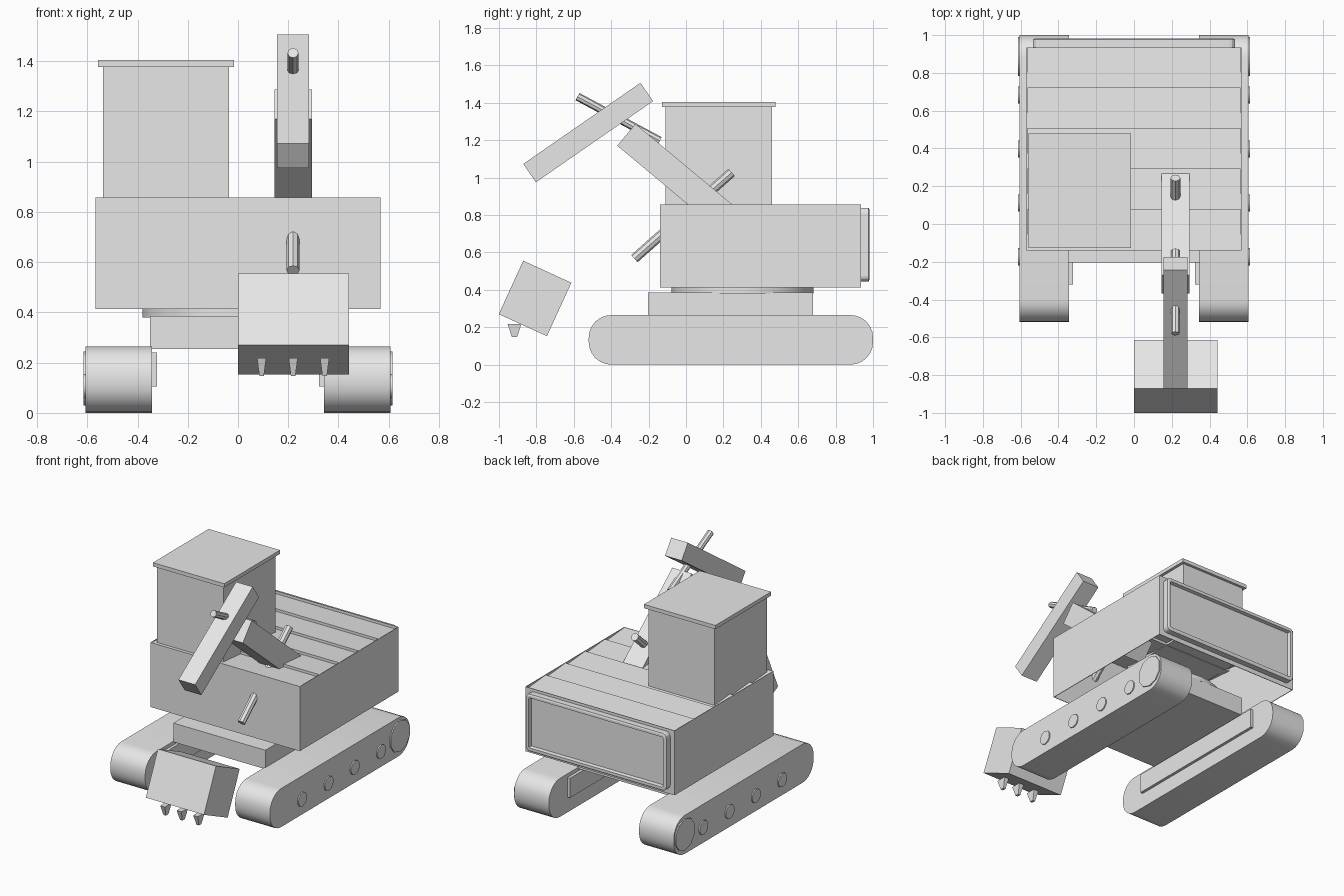
import bpy, bmesh, math
from mathutils import Vector, Matrix

if "Cube" in bpy.data.objects:
    bpy.data.objects.remove(bpy.data.objects["Cube"])

grey = bpy.data.materials.new("plain_grey")
grey.diffuse_color = (0.8, 0.8, 0.8, 1)
grey.use_nodes = True
grey.node_tree.nodes["Principled BSDF"].inputs["Base Color"].default_value = grey.diffuse_color


def finish(name, bm, smooth=False):
    me = bpy.data.meshes.new(name)
    bm.to_mesh(me)
    bm.free()
    me.materials.append(grey)
    ob = bpy.data.objects.new(name, me)
    bpy.context.collection.objects.link(ob)
    if smooth:
        bpy.context.view_layer.objects.active = ob
        ob.select_set(True)
        bpy.ops.object.shade_smooth_by_angle(angle=math.radians(40))
        ob.select_set(False)
    return ob


def cube_bm(x, y, z):
    """Box from (min, max) ranges."""
    bm = bmesh.new()
    size = [b - a for a, b in (x, y, z)]
    mid = [(a + b) / 2 for a, b in (x, y, z)]
    bmesh.ops.create_cube(bm, size=1, matrix=Matrix.Translation(mid) @ Matrix.Diagonal((*size, 1)))
    return bm


def box(name, x, y, z):
    return finish(name, cube_bm(x, y, z))


def tilted_box(name, x, centre, length, height, angle):
    """Box turned about the x axis; centre is (y, z)."""
    bm = cube_bm(x, (-length / 2, length / 2), (-height / 2, height / 2))
    turn = Matrix.Rotation(math.radians(angle), 4, 'X')
    bmesh.ops.transform(bm, matrix=Matrix.Translation((0, *centre)) @ turn, verts=bm.verts)
    return finish(name, bm)


def rod(name, a, b, radius, sides):
    a, b = Vector(a), Vector(b)
    bm = bmesh.new()
    m = Matrix.Translation((a + b) / 2) @ (b - a).to_track_quat('Z', 'Y').to_matrix().to_4x4()
    bmesh.ops.create_cone(bm, cap_ends=True, segments=sides, radius1=radius, radius2=radius,
                          depth=(b - a).length, matrix=m)
    return finish(name, bm, True)


def edges_along(bm, axis):
    return [e for e in bm.edges
            if abs((e.verts[0].co - e.verts[1].co).normalized()[axis]) > 0.99]


# Tracks with rollers, drive wheel and inner side plate
for side, s in (("left", -1), ("right", 1)):
    def span(a, b):
        return tuple(sorted((s * a, s * b)))
    bm = cube_bm(span(0.343, 0.607), (-0.52, 1.0), (0, 0.265))
    bmesh.ops.bevel(bm, geom=edges_along(bm, 0), offset=0.12, segments=6, profile=0.5, affect='EDGES')
    finish(side + "_track", bm, True)
    for i in range(4):
        y = -0.174 + 0.2857 * i
        rod(f"{side}_roller_{i + 1}", (s * 0.59, y, 0.107), (s * 0.615, y, 0.107), 0.048, 10)
    rod(side + "_drive_wheel", (s * 0.59, 0.886, 0.137), (s * 0.615, 0.886, 0.137), 0.108, 10)
    box(side + "_track_plate", span(0.323, 0.36), (-0.32, 0.8), (0.105, 0.24))

# Undercarriage and turntable
box("undercarriage", (-0.35, 0.35), (-0.203, 0.68), (0.255, 0.385))
rod("turntable", (0, 0.302, 0.38), (0, 0.302, 0.415), 0.38, 32)

# House walls, open below
bm = cube_bm((-0.568, 0.568), (-0.14, 0.935), (0.413, 0.857))
bmesh.ops.delete(bm, geom=[f for f in bm.faces if abs(f.normal.z) > 0.9], context='FACES')
walls = finish("house_walls", bm)
mod = walls.modifiers.new("thickness", 'SOLIDIFY')
mod.thickness, mod.offset = 0.006, -1

# Louvred engine deck
bm = bmesh.new()
n, y0, y1 = 5, -0.138, 0.933
step = (y1 - y0) / n
profile = []
for i in range(n):
    profile += [(y0 + i * step, 0.856), (y0 + (i + 1) * step, 0.838)]
rows = [[bm.verts.new((x, y, z)) for x in (-0.566, 0.566)] for y, z in profile]
for r, q in zip(rows, rows[1:]):
    bm.faces.new((r[0], r[1], q[1], q[0]))
finish("louvred_deck", bm)

# Rear panel: rounded frame with a sunken centre
bm = cube_bm((-0.535, 0.535), (0.925, 0.977), (0.445, 0.838))
bmesh.ops.bevel(bm, geom=edges_along(bm, 1), offset=0.03, segments=3, profile=0.5, affect='EDGES')
bm.normal_update()
back = [f for f in bm.faces if f.normal.y > 0.9]
bmesh.ops.inset_region(bm, faces=back, thickness=0.01, depth=0.004)
bmesh.ops.inset_region(bm, faces=back, thickness=0.015)
bmesh.ops.inset_region(bm, faces=back, thickness=0.004, depth=-0.025)
finish("rear_panel", bm)

# Cab
box("cab", (-0.538, -0.035), (-0.11, 0.46), (0.84, 1.38))
box("cab_roof", (-0.558, -0.015), (-0.128, 0.478), (1.378, 1.404))

# Boom, stick and hydraulic rods
a = math.radians(-39.8)
length = 0.82
tilted_box("boom", (0.145, 0.294),
           (-0.319 + math.cos(a) * length / 2, 1.229 + math.sin(a) * length / 2),
           length, 0.152, -39.8)
tilted_box("stick", (0.156, 0.283), (-0.523, 1.241), 0.762, 0.119, 34.7)
rod("stick_rod", (0.219, -0.58, 1.433), (0.219, -0.14, 1.197), 0.022, 8)
rod("boom_rod", (0.219, 0.244, 1.028), (0.219, -0.276, 0.567), 0.026, 8)

# Bucket with three tapered teeth
tilted_box("bucket", (0, 0.442), (-0.807, 0.354), 0.283, 0.314, -24.6)
for i in range(3):
    cx, cy = 0.094 + 0.1255 * i, -0.917
    bm = cube_bm((cx - 0.018, cx + 0.018), (cy - 0.037, cy + 0.037), (0.147, 0.218))
    for v in bm.verts:
        if v.co.z < 0.18:
            v.co.x = cx + (v.co.x - cx) * 0.5
            v.co.y = cy + (v.co.y - cy) * 0.37
    finish(f"bucket_tooth_{i + 1}", bm)
